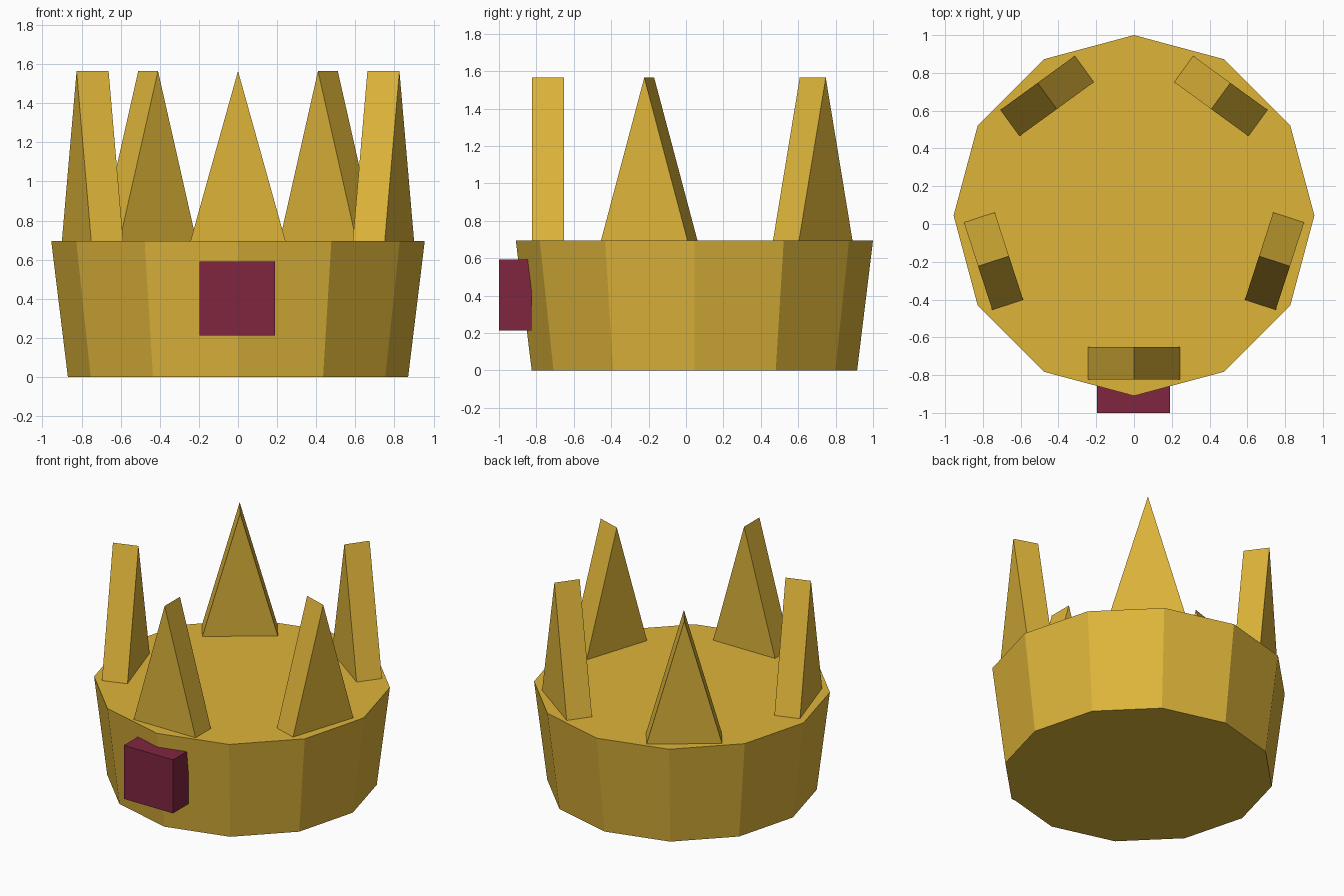
import bpy, bmesh
from math import radians
from mathutils import Matrix, Vector

cube = bpy.data.objects.get("Cube")
if cube:
    bpy.data.objects.remove(cube, do_unlink=True)

CENTRE_Y = 0.045    # axis of the crown
BAND_TOP = 0.695
SPIKE_TOP = 1.565


def material(name, rgb):
    mat = bpy.data.materials.new(name)
    mat.use_nodes = True
    mat.diffuse_color = (*rgb, 1)
    mat.node_tree.nodes["Principled BSDF"].inputs["Base Color"].default_value = (*rgb, 1)
    return mat


def add_object(name, bm, mat):
    bmesh.ops.recalc_face_normals(bm, faces=bm.faces)
    mesh = bpy.data.meshes.new(name)
    bm.to_mesh(mesh)
    bm.free()
    mesh.materials.append(mat)
    obj = bpy.data.objects.new(name, mesh)
    bpy.context.collection.objects.link(obj)
    return obj


gold = material("gold", (0.73, 0.46, 0.042))
ruby = material("ruby red", (0.216, 0.019, 0.051))

# Twelve-sided flared band, closed at top and bottom, with a corner facing front
bm = bmesh.new()
bmesh.ops.create_cone(bm, cap_ends=True, segments=12, radius1=0.87, radius2=0.955,
                      depth=BAND_TOP)
bmesh.ops.translate(bm, verts=bm.verts, vec=(0, CENTRE_Y, BAND_TOP / 2))
add_object("band", bm, gold)

# Five triangular prism spikes around the rim
for i in range(5):
    bm = bmesh.new()
    profile = [(-0.243, BAND_TOP), (0.243, BAND_TOP), (0, SPIKE_TOP)]
    face = bm.faces.new([bm.verts.new((x, -0.868, z)) for x, z in profile])
    ext = bmesh.ops.extrude_face_region(bm, geom=[face])
    back = [v for v in ext["geom"] if isinstance(v, bmesh.types.BMVert)]
    bmesh.ops.translate(bm, verts=back, vec=(0, 0.172, 0))
    spin = Matrix.Translation((0, CENTRE_Y, 0)) @ Matrix.Rotation(radians(72 * i), 4, "Z")
    bmesh.ops.transform(bm, matrix=spin, verts=bm.verts)
    add_object(f"spike_{i + 1}", bm, gold)

# Square gem on the front of the band
bm = bmesh.new()
bmesh.ops.create_cube(bm, size=1)
bmesh.ops.scale(bm, verts=bm.verts, vec=(0.386, 0.175, 0.38))
bmesh.ops.translate(bm, verts=bm.verts, vec=Vector((-0.003, -0.9125, 0.402)))
add_object("front_gem", bm, ruby)
